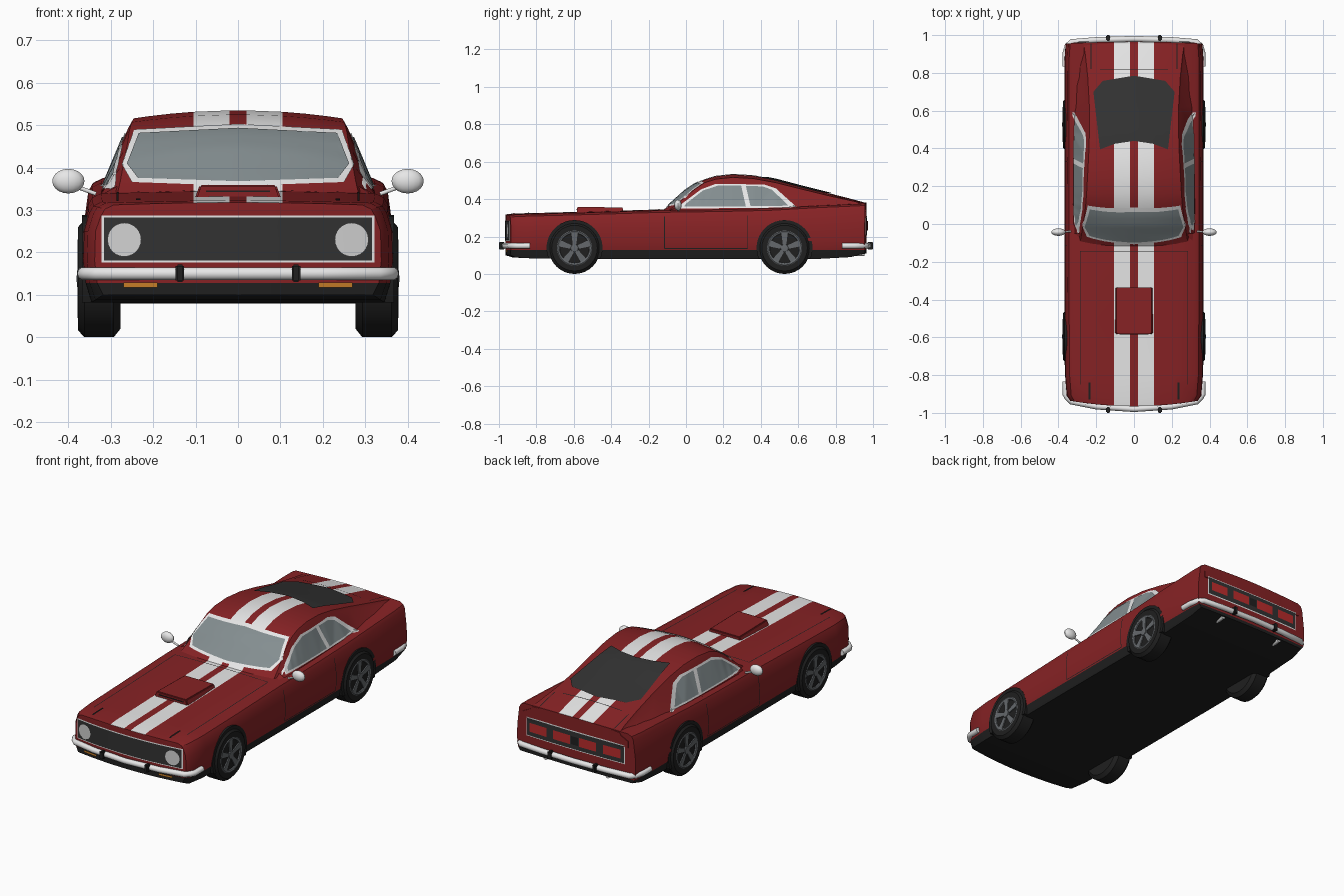
import bpy, bmesh, math
from mathutils import Vector
from mathutils.bvhtree import BVHTree

cube = bpy.data.objects.get("Cube")
if cube:
    bpy.data.objects.remove(cube, do_unlink=True)


def material(name, r, g, b):
    m = bpy.data.materials.new(name)
    m.use_nodes = True
    m.diffuse_color = (r, g, b, 1)
    m.node_tree.nodes["Principled BSDF"].inputs["Base Color"].default_value = (r, g, b, 1)
    return m


RED = material("red_paint", .24, .016, .018)
WHITE = material("white_paint", .8, .8, .8)
BLACK = material("black_rubber", .014, .014, .014)
DARK = material("dark_grey", .032, .032, .032)
GLASS = material("window_glass", .23, .27, .28)
LENS = material("headlight_grey", .64, .64, .64)
TAIL = material("tail_light_red", .5, .025, .025)
AMBER = material("amber", .55, .2, .02)
ALLOY = material("alloy_grey", .13, .14, .15)


def finish(name, bm, mats, fix=True):
    if fix:
        bmesh.ops.remove_doubles(bm, verts=bm.verts, dist=1e-5)
        bmesh.ops.recalc_face_normals(bm, faces=bm.faces)
    me = bpy.data.meshes.new(name)
    bm.to_mesh(me)
    bm.free()
    for m in mats:
        me.materials.append(m)
    ob = bpy.data.objects.new(name, me)
    bpy.context.collection.objects.link(ob)
    bpy.ops.object.select_all(action='DESELECT')
    ob.select_set(True)
    bpy.context.view_layer.objects.active = ob
    bpy.ops.object.shade_smooth_by_angle(angle=math.radians(32))
    return ob


def grid(bm, rows):
    vs = [[bm.verts.new(p) for p in row] for row in rows]
    for a, b in zip(vs, vs[1:]):
        for i in range(len(a) - 1):
            bm.faces.new((a[i], a[i + 1], b[i + 1], b[i]))


# Shells: half sections lofted along the car, with curved end caps
TREES = []


def shell(name, stations, section):
    bm = bmesh.new()
    rows = []
    for k, (y, bow, *dims) in enumerate(stations):
        half = section(*dims)
        place = lambda x, z: (x, y + bow * (x / .37) ** 2, z)
        rows.append([place(x, z) for x, z in half] + [place(-x, z) for x, z in half[-2::-1]])
        if k in (0, len(stations) - 1):
            grid(bm, [[place(x * t / 8, z) for t in range(-8, 9)] for x, z in half])
    grid(bm, rows)
    bmesh.ops.remove_doubles(bm, verts=bm.verts, dist=1e-5)
    bmesh.ops.recalc_face_normals(bm, faces=bm.faces)
    for f in bm.faces:
        c = f.calc_center_median()
        if c.z < .127:
            f.material_index = 2      # dark sill and floor
        elif .02 < abs(c.x) < .105 and f.normal.z > .3:
            f.material_index = 1      # twin stripes
    TREES.append(BVHTree.FromBMesh(bm))
    finish(name, bm, [RED, WHITE, BLACK])


def body_section(w, top, low):
    return [(0, low), (w - .02, low), (w - .006, .128), (w, .18), (w - .002, .25), (w - .014, top - .028),
            (w - .024, top - .01), (w - .045, top), (.2, top + .003),
            (.105, top + .005), (.02, top + .006), (0, top + .006)]


shell("body", [
    (-.965, .035, .338, .312, .1), (-.925, .018, .356, .317, .088), (-.8, 0, .365, .32, .082),
    (-.5, 0, .367, .328, .08), (-.14, 0, .368, .339, .08), (.2, 0, .368, .344, .08),
    (.45, 0, .367, .35, .08), (.7, 0, .368, .364, .08), (.88, 0, .367, .372, .09),
    (.965, -.01, .362, .376, .11)], body_section)


def cabin_section(mid, edge, w, base):
    sag = lambda x: mid - (mid - edge) * (x / w) ** 2
    return [(0, .3), (base, .3), (base, .335), (w + .008, edge - .014), (w, edge)] + [
        (x, sag(x)) for x in (.21, .16, .105, .02, 0)]


shell("cabin", [
    (-.13, 0, .335, .32, .29, .31), (-.1, 0, .36, .335, .285, .318), (-.05, 0, .405, .37, .277, .324),
    (0, 0, .45, .415, .269, .325), (.05, 0, .483, .455, .261, .325), (.1, 0, .507, .488, .256, .325),
    (.16, 0, .525, .507, .251, .325), (.25, 0, .535, .516, .246, .325), (.36, 0, .528, .51, .24, .325),
    (.48, 0, .505, .488, .236, .325), (.62, 0, .468, .453, .236, .326), (.78, 0, .428, .414, .245, .326),
    (.9, 0, .397, .388, .258, .325), (.962, 0, .38, .372, .268, .32)], cabin_section)

# Thin plates laid on the shells
VIEWS = {"front": (lambda a, b: (a, -2, b), (0, 1, 0)), "back": (lambda a, b: (a, 2, b), (0, -1, 0)),
         "top": (lambda a, b: (a, b, 2), (0, 0, -1)), "left": (lambda a, b: (2, a, b), (-1, 0, 0)),
         "right": (lambda a, b: (-2, a, b), (1, 0, 0))}


def resample(pts, n):
    out = []
    for i in range(n + 1):
        t = i / n * (len(pts) - 1)
        k = min(int(t), len(pts) - 2)
        out.append(Vector(pts[k]).lerp(Vector(pts[k + 1]), t - k))
    return out


def plate(name, view, outline, lift, mat, n=24, m=10):
    start, ray = VIEWS[view][0], Vector(VIEWS[view][1])
    low, high = (resample(p, n) for p in outline)
    rows = []
    for j in range(m + 1):
        row = []
        for a, b in zip(low, high):
            o = Vector(start(*a.lerp(b, j / m)))
            dists = [h[3] for h in (t.ray_cast(o, ray) for t in TREES) if h[0]]
            row.append(o + ray * (min(dists, default=1.65) - lift))
        rows.append(row)
    bm = bmesh.new()
    grid(bm, rows)
    bmesh.ops.remove_doubles(bm, verts=bm.verts, dist=1e-5)
    bm.normal_update()
    if sum(f.normal.dot(ray) * f.calc_area() for f in bm.faces) > 0:
        bmesh.ops.reverse_faces(bm, faces=bm.faces)
    finish(name, bm, [mat], fix=False)


def rect(a0, a1, b0, b1):
    return [(a0, b0), (a1, b0)], [(a0, b1), (a1, b1)]


def sym(pts):
    return pts + [(-x, v) for x, v in pts[-2::-1]]


def disc(cx, cz, r):
    arc = [(math.cos(math.pi * i / 12) * r, math.sin(math.pi * i / 12) * r) for i in range(13)]
    return [(cx + x, cz - z) for x, z in arc], [(cx + x, cz + z) for x, z in arc]


# Glazing
plate("windscreen_frame", "front", (sym([(-.274, .408), (-.25, .366), (0, .357)]),
                                    sym([(-.274, .408), (-.245, .49), (0, .503)])), .004, WHITE, 32, 12)
plate("windscreen", "front", (sym([(-.262, .41), (-.236, .376), (0, .368)]),
                              sym([(-.262, .41), (-.234, .482), (0, .494)])), .008, GLASS, 32, 12)
plate("rear_window", "top", (sym([(-.215, .7), (-.165, .758), (0, .785)]),
                             sym([(-.18, .395), (-.1, .425), (0, .44)])), .005, DARK, 32, 16)
for side in ("left", "right"):
    plate(side + "_window_frame", side, ([(-.05, .35), (.15, .351), (.4, .353), (.59, .357)],
          [(-.04, .362), (.08, .452), (.16, .482), (.42, .478), (.48, .458), (.59, .359)]), .003, WHITE, 30)
    plate(side + "_door_glass", side, ([(-.01, .36), (.32, .361)],
          [(0, .376), (.09, .446), (.17, .472), (.295, .472)]), .006, GLASS)
    plate(side + "_quarter_glass", side, ([(.345, .362), (.545, .365)],
          [(.32, .471), (.41, .468), (.46, .45), (.545, .368)]), .006, GLASS)
    # Door seams
    for tag, r in (("front", rect(-.117, -.113, .135, .338)), ("rear", rect(.328, .332, .135, .345)),
                   ("lower", rect(-.115, .33, .134, .138))):
        plate(f"{side}_door_seam_{tag}", side, r, .0015, BLACK, 10, 6)

# Hood and boot seams
plate("hood_seam", "top", rect(-.285, .285, -.146, -.142), .002, BLACK, 20, 1)
plate("boot_seam", "top", rect(-.18, .18, .815, .819), .002, BLACK, 20, 1)
for s in (1, -1):
    plate("hood_side_seam", "top", rect(s * .282, s * .286, -.85, -.144), .002, BLACK, 1, 24)
    plate("boot_side_seam", "top", rect(s * .225, s * .229, .82, .955), .002, BLACK, 1, 10)
    plate("hood_pin", "top", rect(s * .23, s * .24, -.93, -.84), .006, BLACK, 2, 6)

# Grille, lamps and tail panel
plate("grille_frame", "front", rect(-.322, .322, .176, .287), .002, WHITE)
plate("grille", "front", rect(-.316, .316, .181, .282), .004, DARK)
plate("tail_frame", "back", rect(-.3, .3, .205, .31), .002, WHITE)
plate("tail_panel", "back", rect(-.295, .295, .21, .305), .004, DARK)
plate("tail_cap", "back", rect(-.022, .022, .235, .28), .007, BLACK, 2, 2)
for s in (1, -1):
    plate("headlight", "front", disc(s * .268, .23, .04), .009, LENS)
    plate("turn_light", "front", rect(s * .19, s * .27, .117, .129), .008, AMBER, 6, 2)
    for x in (.08, .225):
        plate("tail_light", "back", rect(s * x - .052, s * x + .052, .233, .282), .007, TAIL, 6, 2)


def block(name, x, y, z, mat, shape=lambda v: None):
    bm = bmesh.new()
    bmesh.ops.create_cube(bm, size=1)
    for v in bm.verts:
        shape(v)
        v.co = [lo + (c + .5) * (hi - lo) for c, (lo, hi) in zip(v.co, (x, y, z))]
    bmesh.ops.bevel(bm, geom=bm.edges[:], offset=.004, segments=2, affect='EDGES')
    finish(name, bm, [mat])


def scoop_shape(v):
    if v.co.z > 0:
        v.co.x *= .86
        v.co.z -= .1 if v.co.y > 0 else 0


block("hood_scoop", (-.105, .105), (-.582, -.336), (.318, .359), RED, scoop_shape)
block("scoop_opening", (-.08, .08), (-.585, -.57), (.338, .35), BLACK)


def tube(name, pts, radius, mat):
    cu = bpy.data.curves.new(name, 'CURVE')
    cu.dimensions = '3D'
    cu.bevel_depth, cu.bevel_resolution, cu.use_fill_caps = radius, 3, True
    sp = cu.splines.new('POLY')
    sp.points.add(len(pts) - 1)
    for p, co in zip(sp.points, pts):
        p.co = (*co, 1)
    cu.materials.append(mat)
    ob = bpy.data.objects.new(name, cu)
    bpy.context.collection.objects.link(ob)
    bpy.ops.object.select_all(action='DESELECT')
    ob.select_set(True)
    bpy.context.view_layer.objects.active = ob
    bpy.ops.object.convert(target='MESH')
    bpy.ops.object.shade_smooth_by_angle(angle=math.radians(40))


# Bumpers with overriders
for name, e, drop in (("front", -1, .035), ("rear", 1, .012)):
    path = [(.364, .835), (.364, .9), (.352, .955 - drop), (.33, .976 - drop), (.2, .978 - drop / 3), (0, .98)]
    tube(name + "_bumper", [(x, e * y, .15) for x, y in sym(path)], .0155, WHITE)
    for s in (1, -1):
        block(name + "_overrider", (s * .137 - .01, s * .137 + .01),
              sorted((e * .97, e)), (.13, .172), BLACK)


def lathe(name, profile, s, y, mat, n=32):
    bm = bmesh.new()
    grid(bm, [[(s * x, y + r * math.cos(a), .138 + r * math.sin(a)) for x, r in profile]
              for a in (math.tau * k / n for k in range(n + 1))])
    finish(name, bm, [mat])


def slab(name, pts, x0, x1, mat):
    bm = bmesh.new()
    f = bm.faces.new([bm.verts.new((x0, *p)) for p in pts])
    ext = bmesh.ops.extrude_face_region(bm, geom=[f])["geom"]
    bmesh.ops.translate(bm, vec=(x1 - x0, 0, 0), verts=[v for v in ext if isinstance(v, bmesh.types.BMVert)])
    finish(name, bm, [mat])


# Wheels, arches, mirrors and exhausts
for s in (1, -1):
    for name, y in (("front", -.596), ("rear", .527)):
        arc = [math.radians(-22 + 224 * k / 24) for k in range(25)]
        slab(name + "_arch", [(y + .15 * math.cos(a), .138 + .15 * math.sin(a)) for a in arc],
             s * .3, s * .3675, BLACK)
        lathe(name + "_tyre", [(.277, 0), (.277, .118), (.293, .138), (.362, .138), (.377, .122),
                               (.377, .094), (.37, .09), (.37, 0)], s, y, BLACK)
        lathe(name + "_rim", [(.369, .079), (.376, .081), (.379, .09), (.376, .096)], s, y, ALLOY)
        lathe(name + "_hub", [(.369, .022), (.379, .02), (.381, 0)], s, y, ALLOY, 16)
        for k in range(5):
            a = math.tau * k / 5 + math.pi / 2
            c, d = math.cos(a), math.sin(a)
            slab(name + "_spoke", [(y + r * c - t * d, .138 + r * d + t * c) for r, t in
                 ((.012, -.009), (.083, -.017), (.083, .017), (.012, .009))], s * .369, s * .376, ALLOY)
    tube("mirror_stalk", [(s * .335, -.04, .338), (s * .4, -.043, .362)], .005, WHITE)
    bm = bmesh.new()
    bmesh.ops.create_uvsphere(bm, u_segments=16, v_segments=10, radius=1)
    for v in bm.verts:
        v.co = (s * .4 + v.co.x * .038, -.043 + v.co.y * .02, .368 + v.co.z * .029)
    finish("mirror", bm, [WHITE])
    tube("exhaust", [(s * .19, .78, .105), (s * .19, .955, .108)], .012, WHITE)
